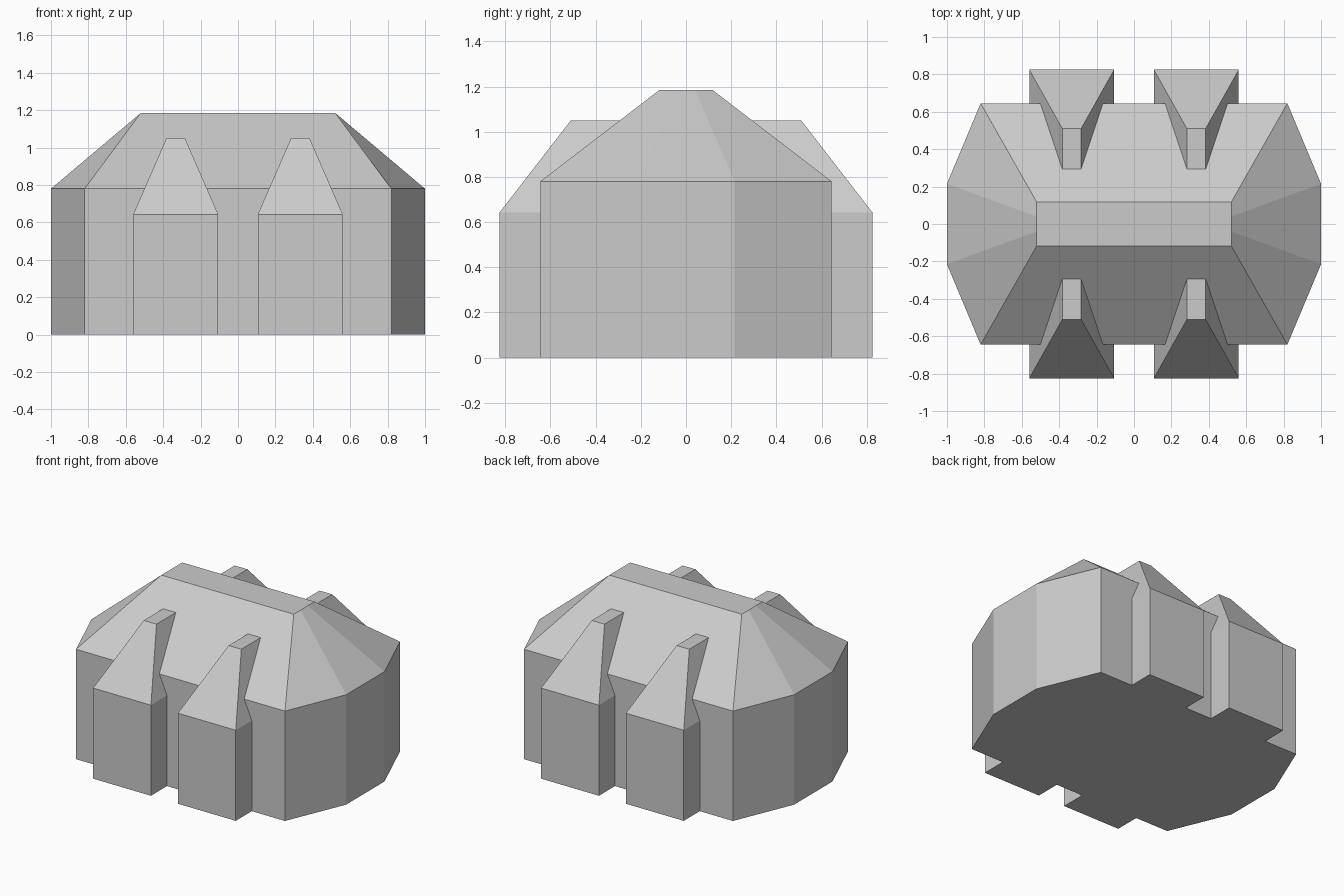
import bpy, bmesh

if "Cube" in bpy.data.objects:
    bpy.data.objects.remove(bpy.data.objects["Cube"])


def stacked(name, rings):
    """Closed solid lofted through rings of equal point count."""
    bm = bmesh.new()
    loops = [[bm.verts.new(p) for p in ring] for ring in rings]
    n = len(loops[0])
    bm.faces.new(loops[0])
    bm.faces.new(loops[-1])
    for a, b in zip(loops, loops[1:]):
        for i in range(n):
            j = (i + 1) % n
            bm.faces.new((a[i], a[j], b[j], b[i]))
    bmesh.ops.recalc_face_normals(bm, faces=bm.faces)
    mesh = bpy.data.meshes.new(name)
    bm.to_mesh(mesh)
    bm.free()
    ob = bpy.data.objects.new(name, mesh)
    bpy.context.collection.objects.link(ob)
    return ob


def plan(corner, tip, z):
    """Eight-sided outline: long front and back, bowed ends."""
    (cx, cy), (tx, ty) = corner, tip
    half = [(cx, -cy), (tx, -ty), (tx, ty), (cx, cy)]
    return [(x, y, z) for x, y in half] + [(-x, -y, z) for x, y in half]


def rect(x, hw, hy, z):
    return [(x - hw, -hy, z), (x + hw, -hy, z), (x + hw, hy, z), (x - hw, hy, z)]


# Main hall with hipped, flat-topped roof
wall = ((0.82, 0.645), (1.0, 0.215))
hall = stacked("hall", [plan(*wall, 0), plan(*wall, 0.78),
                        plan((0.52, 0.117), (0.52, 0.04), 1.185)])

# Tapered buttresses, each running through the hall from front to back
for x in (-0.333, 0.333):
    block = stacked("buttress", [rect(x, 0.227, 0.825, 0),
                                 rect(x, 0.227, 0.825, 0.643),
                                 rect(x, 0.05, 0.51, 1.05)])
    block.hide_render = True
    union = hall.modifiers.new("join_buttress", 'BOOLEAN')
    union.operation = 'UNION'
    union.solver = 'EXACT'
    union.object = block
    bpy.context.view_layer.objects.active = hall
    bpy.ops.object.modifier_apply(modifier=union.name)
    bpy.data.objects.remove(block)
